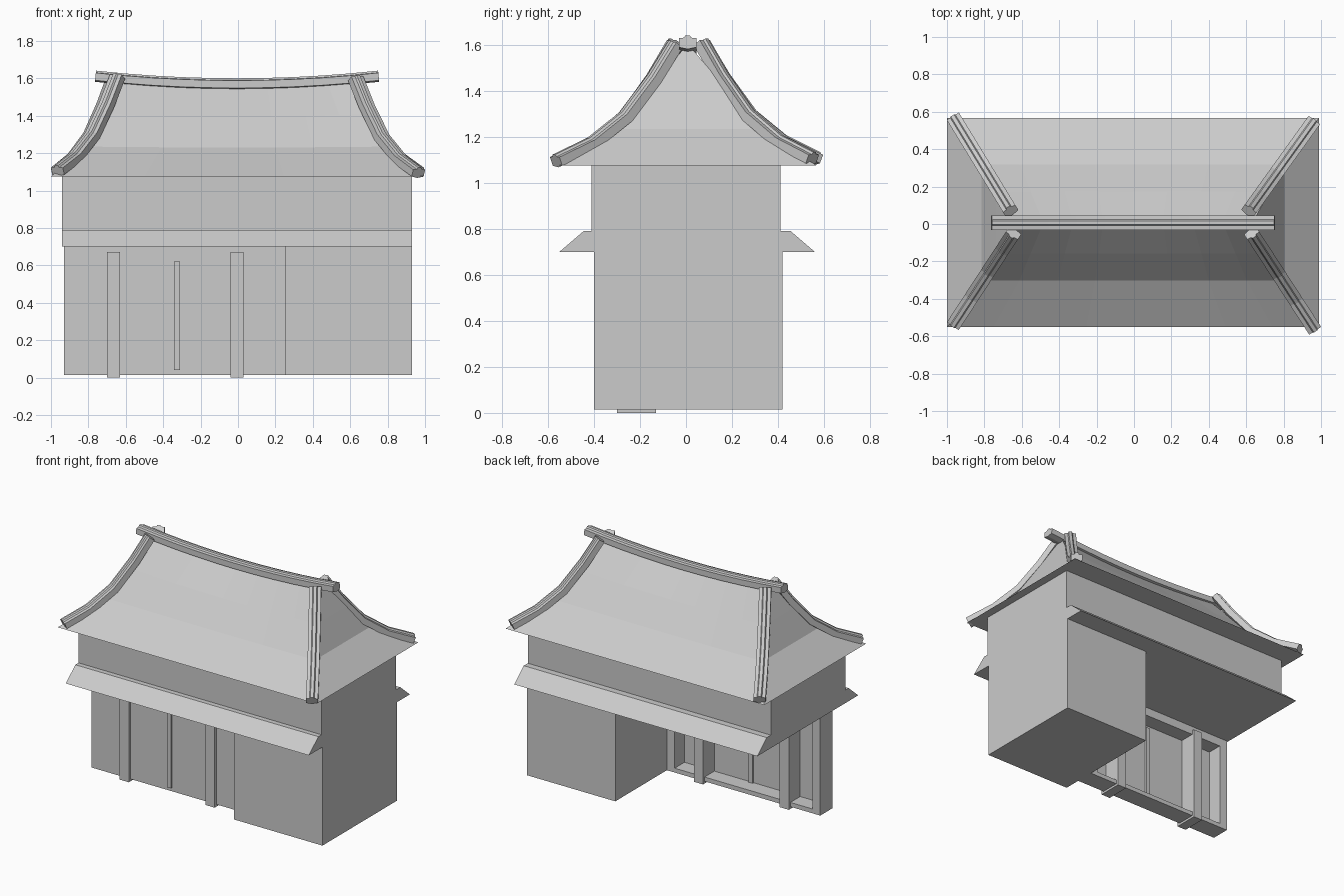
import bpy, bmesh
from mathutils import Vector

if "Cube" in bpy.data.objects:
    bpy.data.objects.remove(bpy.data.objects["Cube"])


def make(name, verts, faces):
    me = bpy.data.meshes.new(name)
    bm = bmesh.new()
    vs = [bm.verts.new(v) for v in verts]
    for f in faces:
        bm.faces.new([vs[i] for i in f])
    bmesh.ops.remove_doubles(bm, verts=bm.verts, dist=1e-5)
    bmesh.ops.recalc_face_normals(bm, faces=bm.faces)
    bm.to_mesh(me)
    bm.free()
    ob = bpy.data.objects.new(name, me)
    bpy.context.collection.objects.link(ob)
    return ob


def loft(name, rings):
    """Closed rings joined by quads, both ends capped."""
    n = len(rings[0])
    faces = [(r * n + i, r * n + (i + 1) % n, (r + 1) * n + (i + 1) % n, (r + 1) * n + i)
             for r in range(len(rings) - 1) for i in range(n)]
    faces += [tuple(range(n)), tuple(range((len(rings) - 1) * n, len(rings) * n))]
    return make(name, [v for r in rings for v in r], faces)


def box(name, x0, x1, y0, y1, z0, z1):
    return loft(name, [[(x0, y0, z), (x1, y0, z), (x1, y1, z), (x0, y1, z)] for z in (z0, z1)])


def sweep(name, path, section):
    pts = [Vector(p) for p in path]
    rings = []
    for i, p in enumerate(pts):
        t = (pts[min(i + 1, len(pts) - 1)] - pts[max(i - 1, 0)]).normalized()
        side = t.cross(Vector((0, 0, 1))).normalized()
        up = side.cross(t)
        rings.append([p + side * a + up * b for a, b in section])
    return loft(name, rings)


# Ground floor: solid room on the right, thin shopfront wall on the left
box("side_room", 0.25, 0.93, -0.40, 0.42, 0.015, 0.70)
box("front_panel", -0.93, 0.25, -0.28, -0.255, 0.015, 0.70)
box("sill", -0.93, 0.25, -0.279, -0.147, 0.015, 0.045)
box("lintel", -0.93, 0.25, -0.279, -0.147, 0.64, 0.70)
for i, (x0, x1) in enumerate([(-0.93, -0.87), (0.19, 0.25)]):
    box(f"end_post_{i}", x0, x1, -0.279, -0.147, 0.016, 0.699)
for i, x in enumerate((-0.665, -0.005)):
    box(f"front_post_{i}", x - 0.035, x + 0.035, -0.30, -0.13, 0.0, 0.67)
for i, x in enumerate((-0.334, -0.318)):
    box(f"door_stile_{i}", x - 0.007, x + 0.007, -0.292, -0.243, 0.04, 0.62)

# Sloping canopy between the floors
loft("canopy", [[(x, -0.55, 0.70), (x, 0.56, 0.70), (x, 0.455, 0.79), (x, -0.445, 0.79)]
                for x in (-0.94, 0.93)])
box("upper_floor", -0.94, 0.93, -0.41, 0.41, 0.79, 1.076)

# Concave hipped roof: half length, half depth, height, ridge sag
levels = [(0.995, 0.56, 1.075, 0), (0.81, 0.31, 1.235, 0.005),
          (0.73, 0.165, 1.41, 0.018), (0.645, 0.012, 1.59, 0.04)]
N = 8
rings = []
for hx, hy, z, sag in levels:
    row = [(-1 + 2 * i / N) for i in range(N + 1)]
    ring = [(u * hx - 0.005, -hy + 0.008, z - sag * (1 - u * u)) for u in row]
    ring += [(u * hx - 0.005, hy + 0.008, z - sag * (1 - u * u)) for u in reversed(row)]
    rings.append(ring)
loft("roof", rings)

# Ridge beam and four curved hip beams
bar = [(-0.038, -0.022), (0, -0.03), (0.038, -0.022), (0.038, 0.018),
       (0.016, 0.02), (0.01, 0.03), (-0.01, 0.03), (-0.016, 0.02), (-0.038, 0.018)]
sweep("ridge_beam", [(-0.005 + 0.757 * u, 0.007, 1.57 + 0.041 * u * u)
                     for u in [-1 + i / 5 for i in range(11)]], bar)
hip = [(0.0, 1.61), (0.18, 1.46), (0.42, 1.295), (0.70, 1.18), (1.0, 1.105)]
corners = [(0.63, -0.05, 0.965, -0.565, -0.01), (0.615, 0.07, 0.96, 0.55, 0),
           (-0.645, -0.05, -0.965, -0.54, 0), (-0.66, 0.07, -0.965, 0.57, 0)]
for i, (x0, y0, x1, y1, dz) in enumerate(corners):
    sweep(f"hip_beam_{i}", [(x0 + (x1 - x0) * t, y0 + (y1 - y0) * t, z + dz) for t, z in hip], bar)
